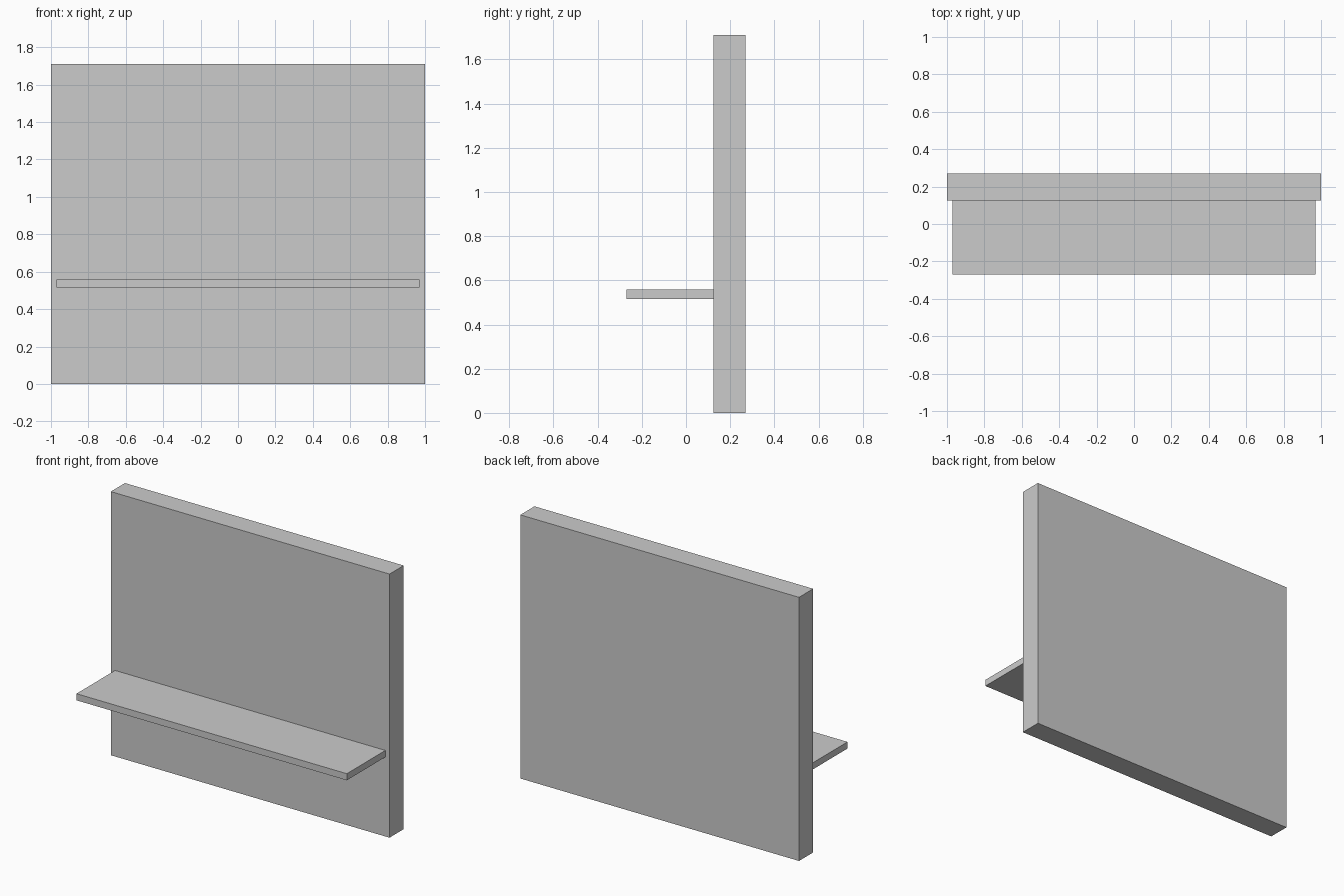
import bpy
import bmesh
from mathutils import Vector

if "Cube" in bpy.data.objects:
    bpy.data.objects.remove(bpy.data.objects["Cube"])


def box(name, low, high):
    """Axis-aligned box between two opposite corners."""
    low, high = Vector(low), Vector(high)
    bm = bmesh.new()
    bmesh.ops.create_cube(bm, size=1)
    bmesh.ops.scale(bm, vec=high - low, verts=bm.verts)
    mesh = bpy.data.meshes.new(name)
    bm.to_mesh(mesh)
    bm.free()
    obj = bpy.data.objects.new(name, mesh)
    obj.location = (low + high) / 2
    bpy.context.collection.objects.link(obj)
    return obj


WALL_FRONT = 0.125

# Upright wall panel
box("wall_panel", (-1, WALL_FRONT, 0), (1, 0.27, 1.71))

# Thin shelf butting against the front of the panel
box("shelf", (-0.97, -0.27, 0.515), (0.97, WALL_FRONT, 0.558))
